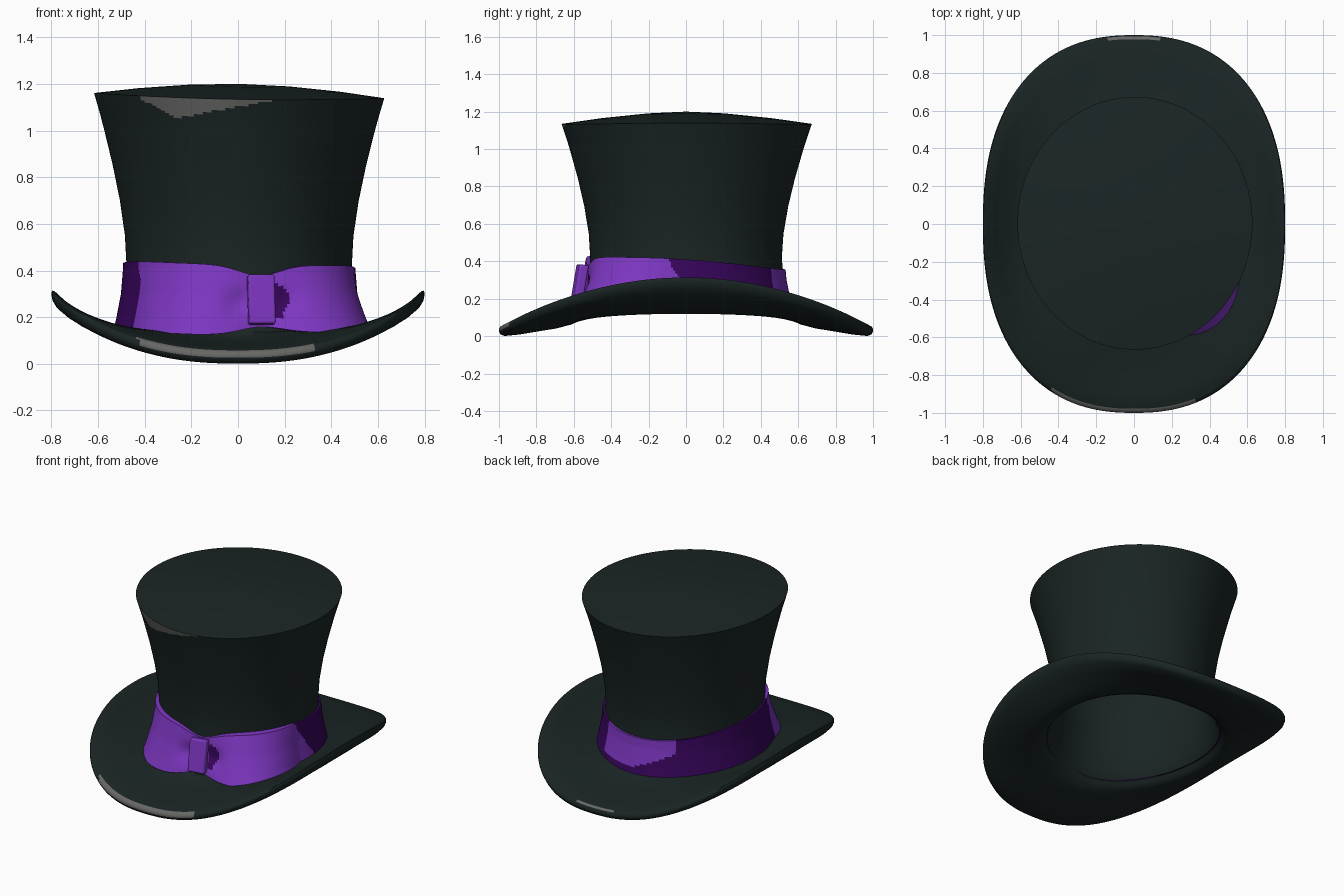
import bpy, bmesh, math
from mathutils import Vector

if "Cube" in bpy.data.objects:
    bpy.data.objects.remove(bpy.data.objects["Cube"])


def material(name, rgb):
    m = bpy.data.materials.new(name)
    m.diffuse_color = (*rgb, 1)
    m.use_nodes = True
    m.node_tree.nodes["Principled BSDF"].inputs["Base Color"].default_value = m.diffuse_color
    return m


FELT = material("dark felt", (0.0105, 0.018, 0.018))
GREY = material("worn grey", (0.135, 0.135, 0.132))
PURPLE = material("bright purple", (0.205, 0.037, 0.53))
DEEP = material("deep purple", (0.038, 0.0015, 0.105))

# crown silhouette: (height, radius)
PROFILE = [(0.12, 0.53), (0.2, 0.512), (0.3, 0.493), (0.42, 0.483), (0.55, 0.49),
           (0.7, 0.512), (0.85, 0.543), (1.0, 0.58)]
PROFILE += [(1.06 + 0.01 * i, 0.596 + 0.0029 * i) for i in range(10)]


def crown_radius(z):
    for (z0, r0), (z1, r1) in zip(PROFILE, PROFILE[1:]):
        if z <= z1:
            return r0 + (r1 - r0) * (z - z0) / (z1 - z0)
    return PROFILE[-1][1]


def crown_point(r, z, a):
    # slightly oval, rim tips down to the right and at front and back
    c, s = math.cos(a), math.sin(a)
    w = max(0, min(1, (z - 0.4) / 0.75)) * r / 0.62
    return Vector((0.005 + r * c, r * (1.06 + 0.015 * w) * s + 0.004 * w,
                   z + w * (-0.011 * c - 0.016 * s * s)))


def brim_point(t, dz, a):
    # saddle-shaped brim, t runs from crown to outer edge
    c, s = math.cos(a), math.sin(a)
    n = 2 / 2.35
    x1 = 0.8 * math.copysign(abs(c) ** n, c)
    y1 = math.copysign(abs(s) ** n, s)
    z0 = 0.135 - 0.03 * s * s
    z1 = 0.30 - 0.268 * y1 * y1
    k = max(t, 0.0) ** (0.55 + 1.15 * c * c)
    x0, y0 = 0.53 * c, 0.56 * s
    return Vector((x0 + (x1 - x0) * t, y0 + (y1 - y0) * t, z0 + (z1 - z0) * k + dz))


def loft(name, rings, mats, rule, cap):
    bm = bmesh.new()
    rows = [[bm.verts.new(p) for p in ring] for ring in rings]
    n = len(rows[0])
    for j, (lo, hi) in enumerate(zip(rows, rows[1:])):
        for i in range(n):
            k = (i + 1) % n
            f = bm.faces.new((lo[i], lo[k], hi[k], hi[i]))
            f.material_index = rule(j, f.calc_center_median())
    if cap:
        bm.faces.new(rows[0])
        bm.faces.new(rows[-1])
    bmesh.ops.recalc_face_normals(bm, faces=bm.faces)
    me = bpy.data.meshes.new(name)
    bm.to_mesh(me)
    bm.free()
    ob = bpy.data.objects.new(name, me)
    bpy.context.collection.objects.link(ob)
    for m in mats:
        me.materials.append(m)
    smooth(ob)
    return ob


def smooth(ob):
    bpy.ops.object.select_all(action='DESELECT')
    bpy.context.view_layer.objects.active = ob
    ob.select_set(True)
    bpy.ops.object.shade_smooth_by_angle(angle=math.radians(50))


# hat: inner lining, underside, lip, brim top, crown wall, domed top
N = 192
ANG = [2 * math.pi * i / N for i in range(N)]
rings = []
for z, r in [(1.185, 0.02), (1.165, 0.38), (1.14, 0.608)] + [(z, r - 0.012) for z, r in PROFILE[7:0:-1]]:
    rings.append([crown_point(r, z, a) for a in ANG])
UNDER = [(0.02, 0.0), (0.12, -0.02), (0.3, -0.026), (0.5, -0.028), (0.75, -0.034), (0.93, -0.034)]
LIP = [(0.98, -0.024), (1, -0.006), (1, 0.006), (0.985, 0.018), (0.95, 0.025)]
OVER = [(0.75, 0.026), (0.5, 0.026), (0.3, 0.026), (0.12, 0.026), (0.0, 0.03)]
lip0 = len(rings) + len(UNDER) + 1
for t, dz in UNDER + LIP + OVER:
    rings.append([brim_point(t, dz, a) for a in ANG])
for z, r in PROFILE[1:]:
    rings.append([crown_point(r, z, a) for a in ANG])
wall1 = len(rings) - 1
for f, h in [(0.7, 0.024), (0.35, 0.043), (0.02, 0.05)]:
    rings.append([crown_point(0.622, 1.15, a).lerp(Vector((0.005, 0, 1.15)), 1 - f) + Vector((0, 0, h)) for a in ANG])


def hat_colour(j, c):
    # worn grey patches on the lip and under the crown rim
    if lip0 <= j < lip0 + 3:
        front = c.y < 0 and -0.43 < c.x < 0.32
        back = c.y > 0 and abs(c.x) < 0.13 and j > lip0 + 1
        return int(front or back)
    if c.y < -0.4 and wall1 - 10 < j < wall1:
        depth = 0.078 * min((c.x + 0.42) / 0.15, (0.19 - c.x) / 0.43)
        return int(depth > 0 and c.z > 1.136 - depth)
    return 0


loft("hat_felt", rings, [FELT, GREY], hat_colour, True)

# ribbon band whose front swells into two bow loops either side of the knot
KNOT = math.radians(-80)


def wrap(a):
    return (a + math.pi) % (2 * math.pi) - math.pi


def band_point(v, a, inside=False):
    c, s = math.cos(a), math.sin(a)
    d = math.degrees(wrap(a - KNOT))
    pinch = math.exp(-(d / 14) ** 2)
    top = 0.39 + 0.03 * c * c - 0.01 * c - 0.035 * s - 0.045 * pinch
    low = 0.122 + 0.04 * c * c + 0.035 * pinch
    z = low + (top - low) * v
    r = crown_radius(z)
    if inside:
        return crown_point(r - 0.005, z, a)
    swell = max(0.0, math.sin(math.pi * min(abs(d) / 72, 1))) ** 1.3 * (0.13 if d > 0 else 0.07)
    dimple = 0.022 * math.exp(-((abs(d) - 11) / 6) ** 2 - ((v - 0.45) / 0.2) ** 2)
    return crown_point(r + 0.014 + swell * (1.05 - 0.8 * v) - dimple, z, a)


def band_colour(j, c):
    # deep purple on the sides, behind the knot; bright on bow and back
    a = math.degrees(math.atan2(c.y, c.x))
    if -74 < a < -66.5 - 60 * abs(c.z - 0.28) and 0.2 < c.z < 0.34:
        return 1
    if -144 - 60 * max(0, c.z - 0.35) < a < -4 - 70 * (c.z - 0.31):
        return 0
    if 60 < a < 118 and c.z > 0.17 + max(0, a - 90) * 0.004:
        return 0
    return 1


FINE = [2 * math.pi * i / 288 for i in range(288)]
brings = [[band_point(0, a, True) for a in FINE]]
brings += [[band_point(k / 16, a) for a in FINE] for k in range(17)]
brings += [[band_point(1, a, True) for a in FINE]]
loft("ribbon_bow", brings, [PURPLE, DEEP], band_colour, False)

# knot of the bow
bpy.ops.mesh.primitive_cube_add(size=1, location=(0.1, -0.57, 0.275), rotation=(-0.17, 0, 0.17))
knot = bpy.context.object
knot.name = "bow_knot"
knot.scale = (0.115, 0.05, 0.215)
bpy.ops.object.transform_apply(location=False, rotation=False, scale=True)
knot.data.materials.append(PURPLE)
bev = knot.modifiers.new("soft_edges", 'BEVEL')
bev.width = 0.01
bev.segments = 3
smooth(knot)
